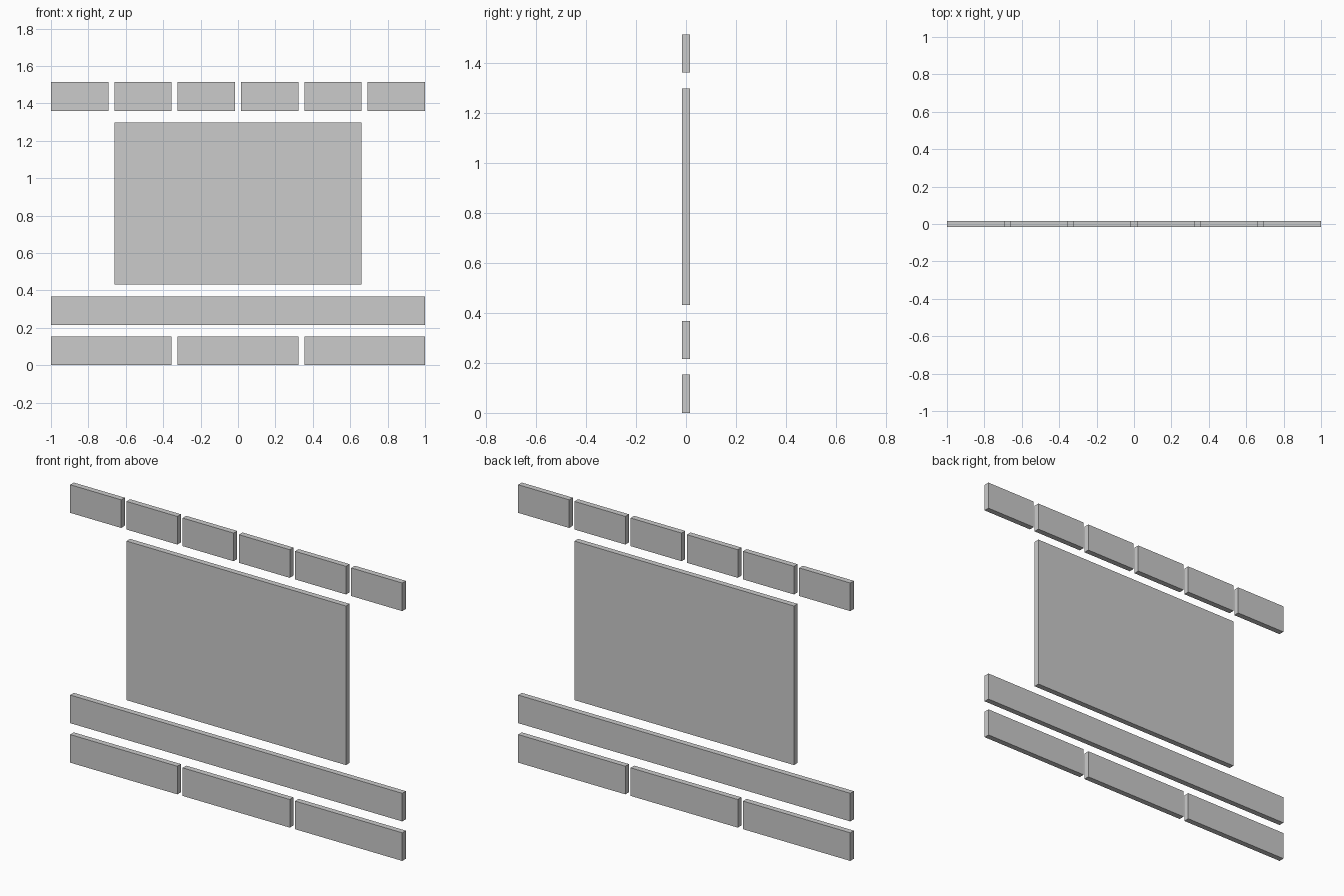
import bpy

if "Cube" in bpy.data.objects:
    bpy.data.objects.remove(bpy.data.objects["Cube"])

THICK = 0.031    # depth of every board
GAP = 0.0316     # gap between neighbouring boards in a row
STRIP = 0.153    # height of the narrow boards


def board(name, x0, x1, z0, z1):
    bpy.ops.mesh.primitive_cube_add(size=1, location=((x0 + x1) / 2, 0, (z0 + z1) / 2))
    ob = bpy.context.object
    ob.name = name
    ob.scale = (x1 - x0, THICK, z1 - z0)
    bpy.ops.object.transform_apply(location=False, rotation=False, scale=True)
    return ob


def row(name, count, z0):
    width = (2 - GAP * (count - 1)) / count
    for i in range(count):
        x0 = -1 + i * (width + GAP)
        board(f"{name}_{i + 1}", x0, x0 + width, z0, z0 + STRIP)


# bottom row of three boards
row("bottom_board", 3, 0.0)
# full-width strip above it
row("long_strip", 1, 0.215)
# large central panel
board("main_panel", -0.661, 0.661, 0.431, 1.297)
# top row of six short boards
row("top_board", 6, 1.36)
